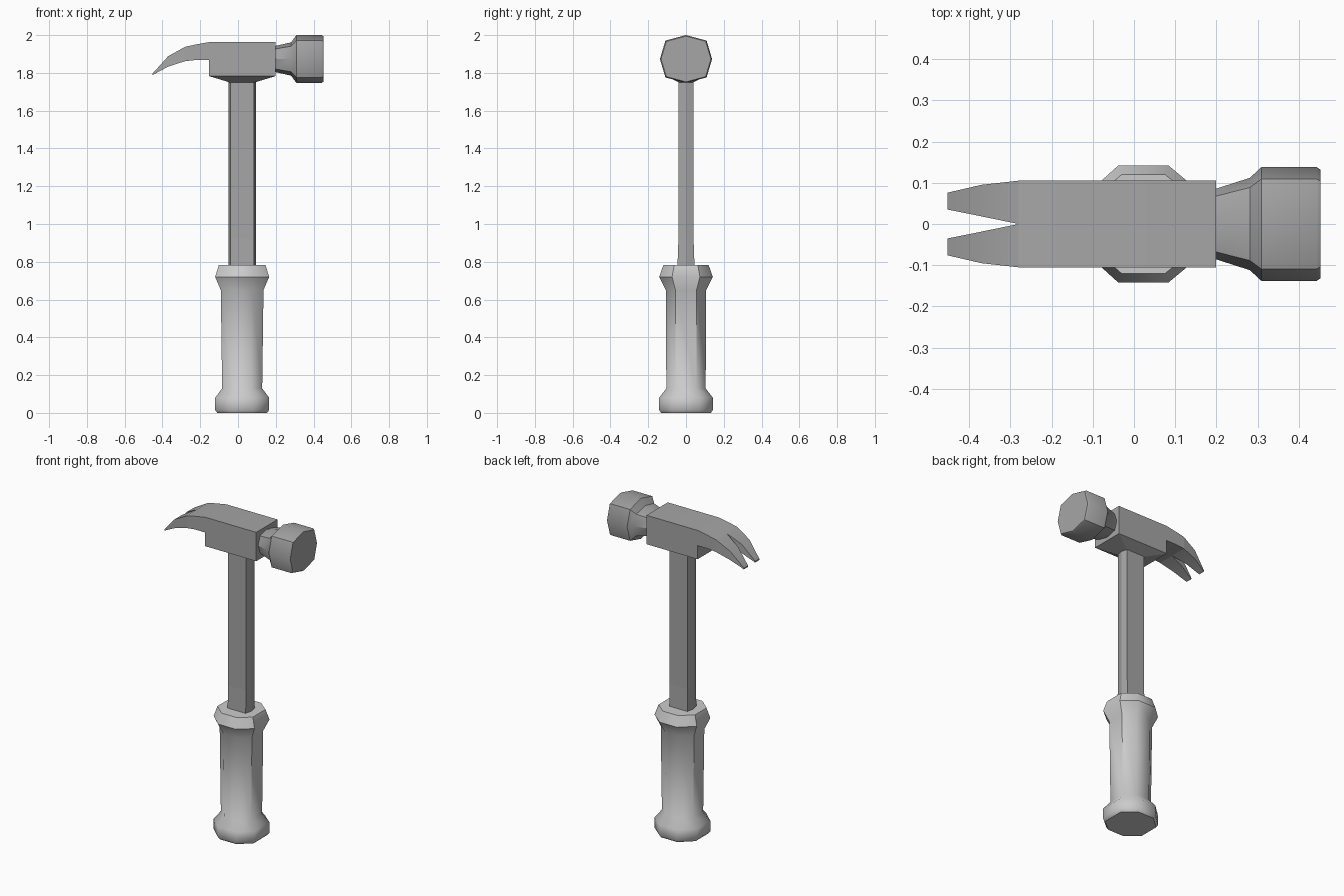
import bpy, bmesh

if "Cube" in bpy.data.objects:
    bpy.data.objects.remove(bpy.data.objects["Cube"])

# Dark grey for the metal parts
steel = bpy.data.materials.new("steel")
steel.diffuse_color = (.38, .38, .38, 1)
steel.use_nodes = True
steel.node_tree.nodes["Principled BSDF"].inputs["Base Color"].default_value = steel.diffuse_color


def loft(name, rings, cap_start=True, cap_end=True, smooth=None, mat=None):
    """Skin a list of equal-length point rings into an object."""
    bm = bmesh.new()
    vr = [[bm.verts.new(p) for p in ring] for ring in rings]
    n = len(vr[0])
    for a, b in zip(vr, vr[1:]):
        for i in range(n):
            j = (i + 1) % n
            bm.faces.new((a[i], a[j], b[j], b[i]))
    if cap_start:
        bm.faces.new(vr[0][::-1])
    if cap_end:
        bm.faces.new(vr[-1])
    bmesh.ops.remove_doubles(bm, verts=bm.verts, dist=1e-5)
    bmesh.ops.recalc_face_normals(bm, faces=bm.faces)
    me = bpy.data.meshes.new(name)
    bm.to_mesh(me)
    bm.free()
    if mat:
        me.materials.append(mat)
    ob = bpy.data.objects.new(name, me)
    bpy.context.collection.objects.link(ob)
    if smooth:
        bpy.ops.object.select_all(action='DESELECT')
        bpy.context.view_layer.objects.active = ob
        ob.select_set(True)
        bpy.ops.object.shade_smooth_by_angle(angle=smooth)
    return ob


def slab(x, zt, zb, y0, y1):
    """Rectangle across the head at one x position."""
    return [(x, y0, zb), (x, y1, zb), (x, y1, zt), (x, y0, zt)]


CX = 0.022   # handle axis
HZ = 1.8735  # striking face axis

# Rubber grip: octagonal rings (z, half x, half y)
grip_profile = [(0, .132, .132), (.015, .143, .142), (.08, .143, .142),
                (.13, .106, .104), (.65, .113, .107), (.72, .143, .142), (.782, .124, .12)]
octagon = [(.43, 1), (1, .52), (1, -.52), (.43, -1), (-.42, -1), (-1, -.47), (-1, .47), (-.42, 1)]
loft("grip", [[(CX + u * a, v * b, z) for u, v in octagon] for z, a, b in grip_profile], smooth=0.75)

# Shaft: flattened hexagon, flared at the grip
hexagon = [(.072, 0), (.062, 1), (-.062, 1), (-.072, 0), (-.062, -1), (.062, -1)]
loft("shaft", [[(CX + u, v * hy, z) for u, v in hexagon]
               for z, hy in [(.72, .046), (.78, .045), (.92, .04), (1.77, .04)]], mat=steel)

# Head block with the root of the claw
loft("head_block", [slab(x, zt, zb, -.105, .105) for x, zt, zb in
                    [(.199, 1.963, 1.783), (-.153, 1.963, 1.783),
                     (-.153, 1.963, 1.868), (-.225, 1.95, 1.868), (-.28, 1.938, 1.862)]],
     cap_end=False, smooth=.5, mat=steel)

# Split claw: one tine, mirrored
tine = loft("claw_tines", [slab(*s) for s in
                           [(-.28, 1.938, 1.862, 0, .105), (-.37, 1.888, 1.833, .0185, .095),
                            (-.452, 1.797, 1.789, .035, .076)]],
            cap_start=False, smooth=.5, mat=steel)
mirror = tine.modifiers.new("mirror", 'MIRROR')
mirror.use_axis = (False, True, False)
mirror.use_mirror_merge = False

# Tapered collar under the head
loft("collar", [[(x0, -y, z), (x1, -y, z), (x1, y, z), (x0, y, z)] for x0, x1, y, z in
                [(-.153, .199, .105, 1.783), (-.045, .089, .04, 1.75)]],
     cap_start=False, mat=steel)

# Neck and striking face: rings along x (x, half y, half z)
face_profile = [(.197, .085, .069), (.281, .112, .088), (.309, .138, .1265),
                (.443, .138, .1265), (.452, .132, .121)]
bulged = [(0, 1), (.79, .77), (1, 0), (.79, -.77), (0, -1), (-.79, -.77), (-1, 0), (-.79, .77)]
loft("striking_face", [[(x, u * a, HZ + v * b) for u, v in bulged] for x, a, b in face_profile],
     smooth=.6, mat=steel)
